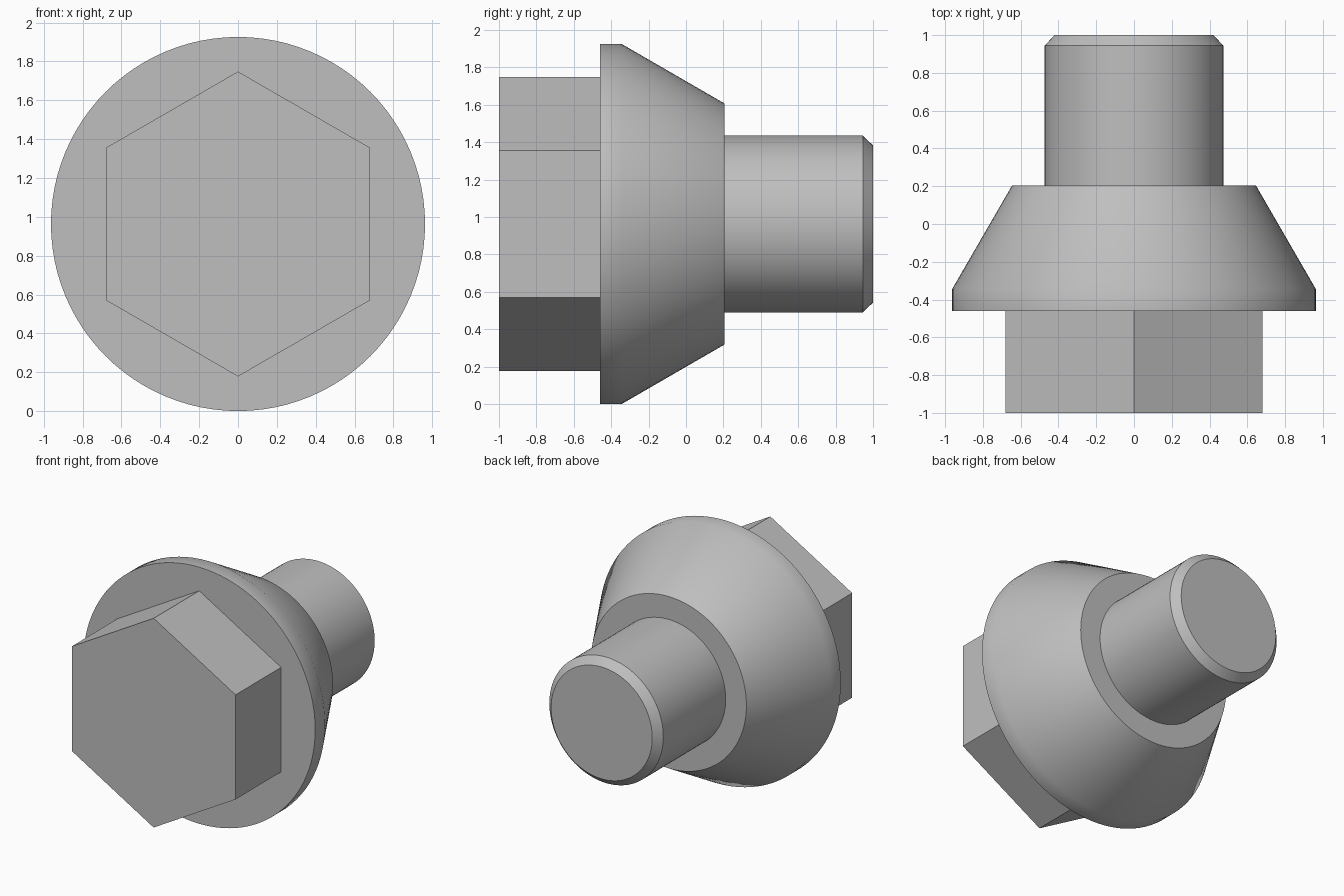
import bpy
import bmesh
from math import sin, cos, tau, radians

cube = bpy.data.objects.get("Cube")
if cube:
    bpy.data.objects.remove(cube, do_unlink=True)

AXIS_HEIGHT = 0.963

steel = bpy.data.materials.new("grey steel")
steel.use_nodes = True
GREY = (0.52, 0.52, 0.52, 1)
steel.diffuse_color = GREY
steel.node_tree.nodes["Principled BSDF"].inputs["Base Color"].default_value = GREY


def turned_part(name, profile, sides):
    """Closed solid turned about the y axis from (y, radius) pairs, front to back."""
    bm = bmesh.new()
    rings = [[bm.verts.new((r * sin(tau * i / sides), y, r * cos(tau * i / sides)))
              for i in range(sides)] for y, r in profile]
    for a, b in zip(rings, rings[1:]):
        for i in range(sides):
            j = (i + 1) % sides
            bm.faces.new((a[i], a[j], b[j], b[i]))
    bm.faces.new(rings[0])
    bm.faces.new(rings[-1])
    bmesh.ops.recalc_face_normals(bm, faces=bm.faces)
    mesh = bpy.data.meshes.new(name)
    bm.to_mesh(mesh)
    bm.free()
    mesh.materials.append(steel)
    part = bpy.data.objects.new(name, mesh)
    part.location.z = AXIS_HEIGHT
    bpy.context.collection.objects.link(part)
    # Soft rim-to-cone transition, crisp caps, chamfer and hexagon corners
    bpy.ops.object.select_all(action="DESELECT")
    part.select_set(True)
    bpy.context.view_layer.objects.active = part
    bpy.ops.object.shade_smooth_by_angle(angle=radians(35))
    return part


# Hexagonal wrench head
turned_part("hex_head", [(-1, 0.785), (-0.46, 0.785)], 6)

# Rim flange tapering into a cone seat
turned_part("cone_flange", [(-0.46, 0.963), (-0.345, 0.963), (0.205, 0.645)], 96)

# Plain shank with a chamfered tip
turned_part("shank", [(0.205, 0.473), (0.945, 0.473), (1, 0.42)], 96)
